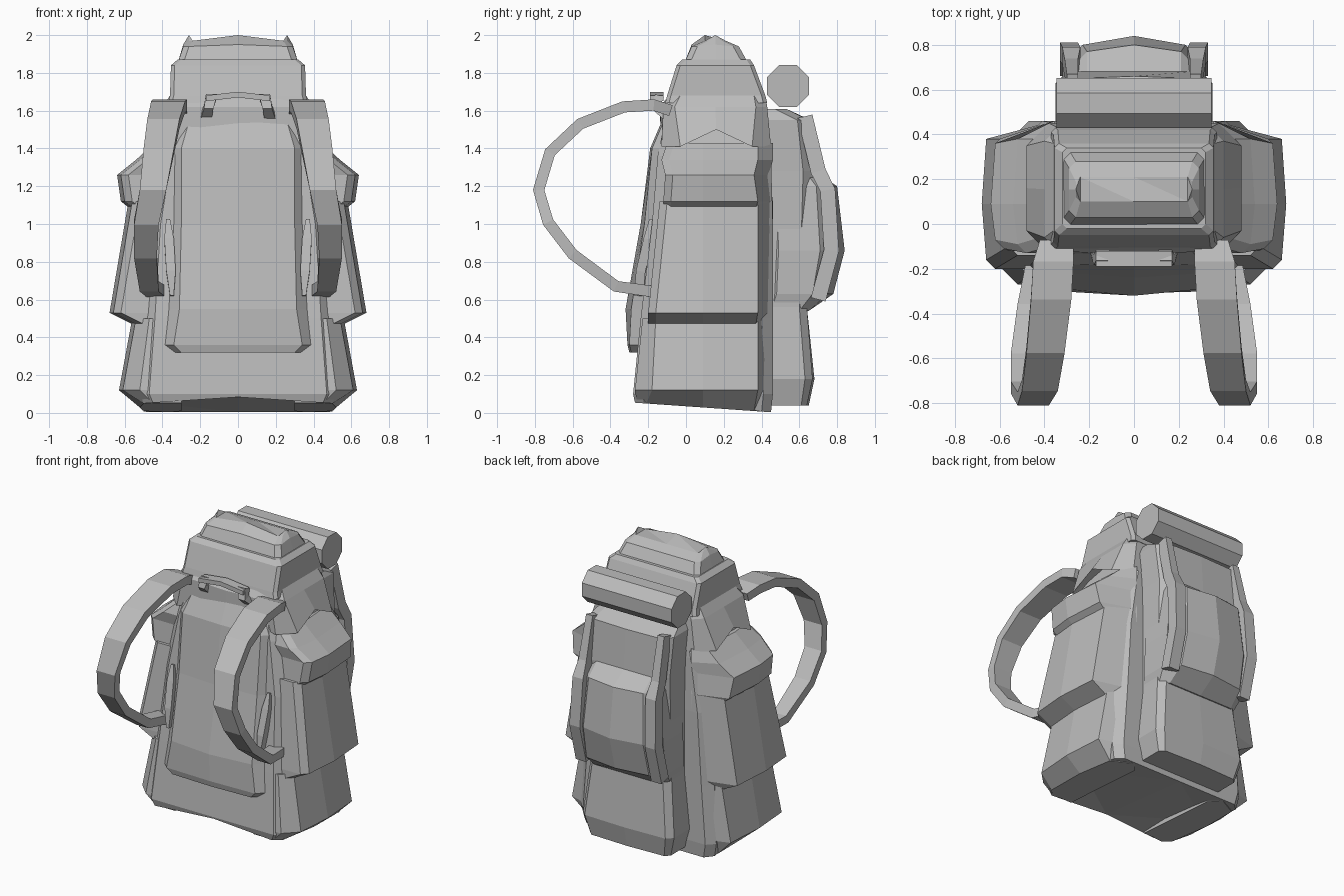
import bpy, bmesh, math
from mathutils import Vector, Matrix

cube = bpy.data.objects.get("Cube")
if cube:
    bpy.data.objects.remove(cube, do_unlink=True)

grey = bpy.data.materials.new("plain_grey")
grey.use_nodes = True
grey.diffuse_color = (0.5, 0.5, 0.5, 1)
grey.node_tree.nodes["Principled BSDF"].inputs["Base Color"].default_value = (0.5, 0.5, 0.5, 1)


def finish(name, bm, mirror=False):
    """Turn a bmesh into a flat-shaded object, optionally mirrored in x."""
    bmesh.ops.recalc_face_normals(bm, faces=bm.faces)
    mesh = bpy.data.meshes.new(name)
    bm.to_mesh(mesh)
    bm.free()
    mesh.materials.append(grey)
    obj = bpy.data.objects.new(name, mesh)
    bpy.context.collection.objects.link(obj)
    if mirror:
        obj.modifiers.new("mirror", 'MIRROR').use_mirror_merge = False
    return obj


def loft(name, rings, mirror=False):
    """Skin a closed solid through rings with equal point counts."""
    bm = bmesh.new()
    loops = [[bm.verts.new(p) for p in ring] for ring in rings]
    for low, high in zip(loops, loops[1:]):
        for i in range(len(low)):
            j = (i + 1) % len(low)
            bm.faces.new((low[i], low[j], high[j], high[i]))
    caps = [bm.faces.new(loops[0]), bm.faces.new(loops[-1])]
    bmesh.ops.triangulate(bm, faces=caps)
    return finish(name, bm, mirror)


def ring(z, w, front, back, c=0.06, bulge=0.0, rear=0.0, tilt=0.0, arch=0.0):
    """Symmetric chamfered section; the middle may bulge, tilt or arch."""
    mid = (front + back) / 2
    half = [(w - c, front, 0), (w, front + c, 0), (w, mid, arch),
            (w, back - c, 0), (w - c, back, 0)]
    pts = [(0, front - bulge, arch)] + half + [(0, back + rear, 0)]
    pts += [(-x, y, a) for x, y, a in reversed(half)]
    return [(x, y, z + a - tilt * y) for x, y, a in pts]


def pocket_ring(z, x, front, back, c=0.04, tilt=0.0):
    """Section of the left side pocket, rooted inside the body."""
    pts = [(0.3, front), (x - c, front), (x, front + c), (x + 0.02, 0.09),
           (x, back), (0.36, back + 0.08), (0.3, back)]
    return [(px, y, z - tilt * y) for px, y in pts]


def band(name, path, thick, mirror=True):
    """Flat strap along a path of (inner x, outer x, y, z)."""
    rings = []
    for i, (a, b, y, z) in enumerate(path):
        p, q = path[max(i - 1, 0)], path[min(i + 1, len(path) - 1)]
        n = Vector((q[3] - z + z - p[3], p[2] - q[2])).normalized() * thick / 2
        rings.append([(a, y + n.x, z + n.y), (b, y + n.x, z + n.y),
                      (b, y - n.x, z - n.y), (a, y - n.x, z - n.y)])
    return loft(name, rings, mirror)


# Main sack
loft("main_body", [
    ring(0.035, 0.50, -0.27, 0.45, 0.05, tilt=0.07, arch=0.03),
    ring(0.10, 0.52, -0.28, 0.46, 0.05),
    ring(0.50, 0.50, -0.24, 0.46, 0.06),
    ring(1.00, 0.47, -0.18, 0.46, 0.06),
    ring(1.36, 0.43, -0.15, 0.45, 0.08),
    ring(1.56, 0.38, -0.11, 0.43, 0.08)])

# Padded panel on the wearer's side
loft("front_pad", [
    ring(0.32, 0.36, -0.29, 0, bulge=0.01),
    ring(0.36, 0.40, -0.30, 0, bulge=0.01),
    ring(0.55, 0.37, -0.29, 0, bulge=0.03),
    ring(1.00, 0.36, -0.22, 0, bulge=0.02),
    ring(1.40, 0.36, -0.18, 0, bulge=0.01),
    ring(1.54, 0.32, -0.12, 0, bulge=0.01)])

# Overhanging collar and lid
loft("collar", [
    ring(1.50, 0.39, -0.08, 0.42, 0.1, arch=0.04),
    ring(1.41, 0.48, -0.13, 0.45, 0.1, arch=0.09),
    ring(1.62, 0.40, -0.12, 0.43, bulge=0.02),
    ring(1.68, 0.36, -0.09, 0.42)])
loft("lid", [
    ring(1.64, 0.37, -0.11, 0.43, 0.02),
    ring(1.68, 0.36, -0.10, 0.42, 0.02),
    ring(1.84, 0.355, -0.05, 0.36, 0.02),
    ring(1.87, 0.32, -0.02, 0.34, 0.02)])
loft("lid_pocket", [
    ring(1.85, 0.32, -0.01, 0.33, 0.03),
    ring(1.94, 0.29, 0.03, 0.28, 0.03, arch=0.01),
    ring(1.97, 0.26, 0.10, 0.21, 0.02, arch=0.03)])

# Side pockets with their flared covers
loft("side_pocket_base", [
    pocket_ring(0.035, 0.50, -0.26, 0.36, 0.05, 0.07),
    pocket_ring(0.12, 0.61, -0.27, 0.38, 0.09),
    pocket_ring(0.50, 0.54, -0.23, 0.38, 0.07)], True)
loft("side_pocket", [
    pocket_ring(0.47, 0.54, -0.20, 0.37),
    pocket_ring(0.53, 0.66, -0.20, 0.38),
    pocket_ring(1.12, 0.56, -0.14, 0.38)], True)
loft("side_pocket_cover", [
    pocket_ring(1.08, 0.55, -0.12, 0.37),
    pocket_ring(1.12, 0.60, -0.12, 0.38),
    pocket_ring(1.26, 0.62, -0.11, 0.36),
    pocket_ring(1.34, 0.52, -0.13, 0.38),
    pocket_ring(1.43, 0.42, -0.10, 0.38)], True)

# Rear column and bulging pouch
loft("rear_column", [
    ring(0.04, 0.31, 0.35, 0.64, 0.03, rear=0.01),
    ring(0.18, 0.35, 0.35, 0.67, 0.04, rear=0.01),
    ring(0.56, 0.31, 0.35, 0.64, 0.04),
    ring(1.28, 0.31, 0.35, 0.68, 0.06),
    ring(1.55, 0.32, 0.35, 0.65, 0.06, rear=0.01),
    ring(1.61, 0.29, 0.35, 0.53, 0.06)])
loft("rear_pouch", [
    ring(0.54, 0.30, 0.40, 0.65, 0.05),
    ring(0.63, 0.32, 0.40, 0.75, 0.08, rear=0.03),
    ring(0.86, 0.32, 0.40, 0.80, 0.09, rear=0.04),
    ring(1.20, 0.29, 0.40, 0.77, 0.08, rear=0.03),
    ring(1.28, 0.26, 0.40, 0.68, 0.05)])
band("rear_strap", [
    (0.25, 0.30, 0.63, 1.57), (0.25, 0.31, 0.70, 1.28), (0.24, 0.32, 0.75, 1.18),
    (0.25, 0.33, 0.77, 0.86), (0.25, 0.33, 0.70, 0.60)], 0.08)

# Rolled mat under the lid
bm = bmesh.new()
bmesh.ops.create_cone(bm, cap_ends=True, segments=8, radius1=0.12, radius2=0.12, depth=0.69,
                      matrix=Matrix.Translation((0, 0.54, 1.73))
                      @ Matrix.Rotation(math.pi / 2, 4, 'Y')
                      @ Matrix.Rotation(math.pi / 8, 4, 'Z'))
finish("rolled_mat", bm)

# Shoulder straps
band("shoulder_strap", [
    (0.27, 0.42, -0.08, 1.60), (0.27, 0.45, -0.17, 1.63), (0.28, 0.46, -0.33, 1.62),
    (0.31, 0.48, -0.56, 1.53), (0.34, 0.50, -0.72, 1.38), (0.38, 0.52, -0.78, 1.18),
    (0.42, 0.55, -0.73, 1.01), (0.43, 0.55, -0.60, 0.84), (0.42, 0.52, -0.37, 0.67),
    (0.38, 0.48, -0.16, 0.64)], 0.06)

# Small fins along the pad edge
band("pad_fin", [
    (0.36, 0.38, -0.17, 1.02), (0.34, 0.39, -0.20, 0.92),
    (0.33, 0.38, -0.24, 0.75), (0.34, 0.36, -0.25, 0.62)], 0.05)

# Carry handle
band("handle_side", [
    (0.14, 0.20, -0.10, 1.57), (0.13, 0.18, -0.16, 1.62), (0.11, 0.17, -0.14, 1.68)], 0.05)
loft("handle_grip", [
    [(x, y, z + dz) for y, dz in ((-0.19, -0.03), (-0.12, -0.03), (-0.12, 0), (-0.19, 0))]
    for x, z in ((-0.17, 1.68), (0, 1.70), (0.17, 1.68))])
